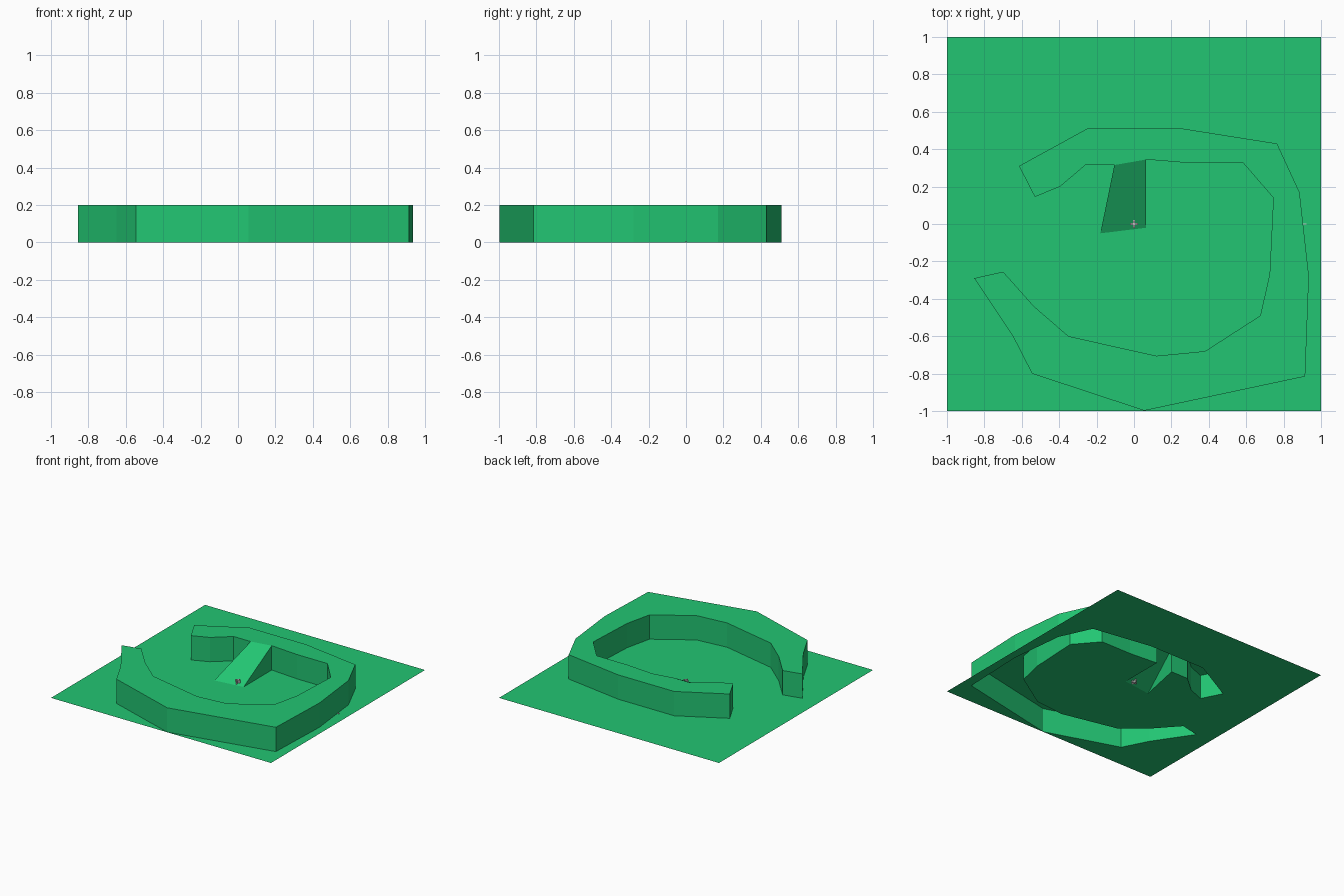
import bpy, bmesh

if "Cube" in bpy.data.objects:
    bpy.data.objects.remove(bpy.data.objects["Cube"])


def material(name, rgb):
    m = bpy.data.materials.new(name)
    m.diffuse_color = (*rgb, 1)
    m.use_nodes = True
    m.node_tree.nodes["Principled BSDF"].inputs["Base Color"].default_value = m.diffuse_color
    return m


def make_object(name, bm, mat):
    mesh = bpy.data.meshes.new(name)
    bm.to_mesh(mesh)
    bm.free()
    mesh.materials.append(mat)
    ob = bpy.data.objects.new(name, mesh)
    bpy.context.collection.objects.link(ob)
    return ob


green = material("green", (0.016, 0.56, 0.17))
grey = material("light grey", (0.6, 0.6, 0.6))
H = 0.2

# Curved track outline, clockwise from above
OUTLINE = [
    (-.615, .31), (-.25, .51), (.26, .51), (.765, .43), (.885, .17),
    (.935, -.28), (.915, -.815), (.055, -.998), (-.545, -.80),
    (-.65, -.595), (-.855, -.29), (-.70, -.255), (-.535, -.44),
    (-.35, -.60), (.12, -.705), (.38, -.68), (.675, -.49), (.725, -.27),
    (.745, .14), (.585, .325), (.31, .325), (.065, .345),
    (.065, -.02), (-.18, -.05),          # foot of the ramp
    (-.105, .315), (-.26, .315), (-.395, .20), (-.53, .145)]
FOOT = (22, 23)
n = len(OUTLINE)

# Ground plate, open underneath the track
bm = bmesh.new()
loops = [[(-1, -1), (1, -1), (1, 1), (-1, 1)], OUTLINE]
for pts in loops:
    vs = [bm.verts.new((x, y, 0)) for x, y in pts]
    for i, v in enumerate(vs):
        bm.edges.new((v, vs[(i + 1) % len(vs)]))
bmesh.ops.triangle_fill(bm, use_beauty=True, edges=bm.edges[:],
                        normal=(0, 0, 1))
for f in bm.faces:
    f.normal_update()
    if f.normal.z < 0:
        f.normal_flip()
make_object("ground_plate", bm, green)

# Raised track: walls, flat top and a ramp down to the ground
bm = bmesh.new()
low = [bm.verts.new((x, y, 0)) for x, y in OUTLINE]
top = [low[i] if i in FOOT else bm.verts.new((x, y, H))
       for i, (x, y) in enumerate(OUTLINE)]
for i in range(n):
    j = (i + 1) % n
    ring = list(dict.fromkeys([low[i], top[i], top[j], low[j]]))
    if len(ring) > 2:
        bm.faces.new(ring)
bm.faces.new([top[i] for i in reversed(range(n)) if i not in FOOT])
bm.faces.new([top[i] for i in (24, 23, 22, 21)])
make_object("raised_track", bm, green)

# Tiny centre marker and edge marker
def bars(name, boxes):
    bm = bmesh.new()
    for cx, sx, sy, h in boxes:
        vs = bmesh.ops.create_cube(bm, size=1)["verts"]
        for v in vs:
            v.co = (cx + v.co.x * sx, v.co.y * sy, (v.co.z + .5) * h)
    make_object(name, bm, grey)


bars("centre_marker", [(0, .042, .01, .035), (0, .01, .042, .034)])
bars("edge_marker", [(.912, .02, .006, .006)])
